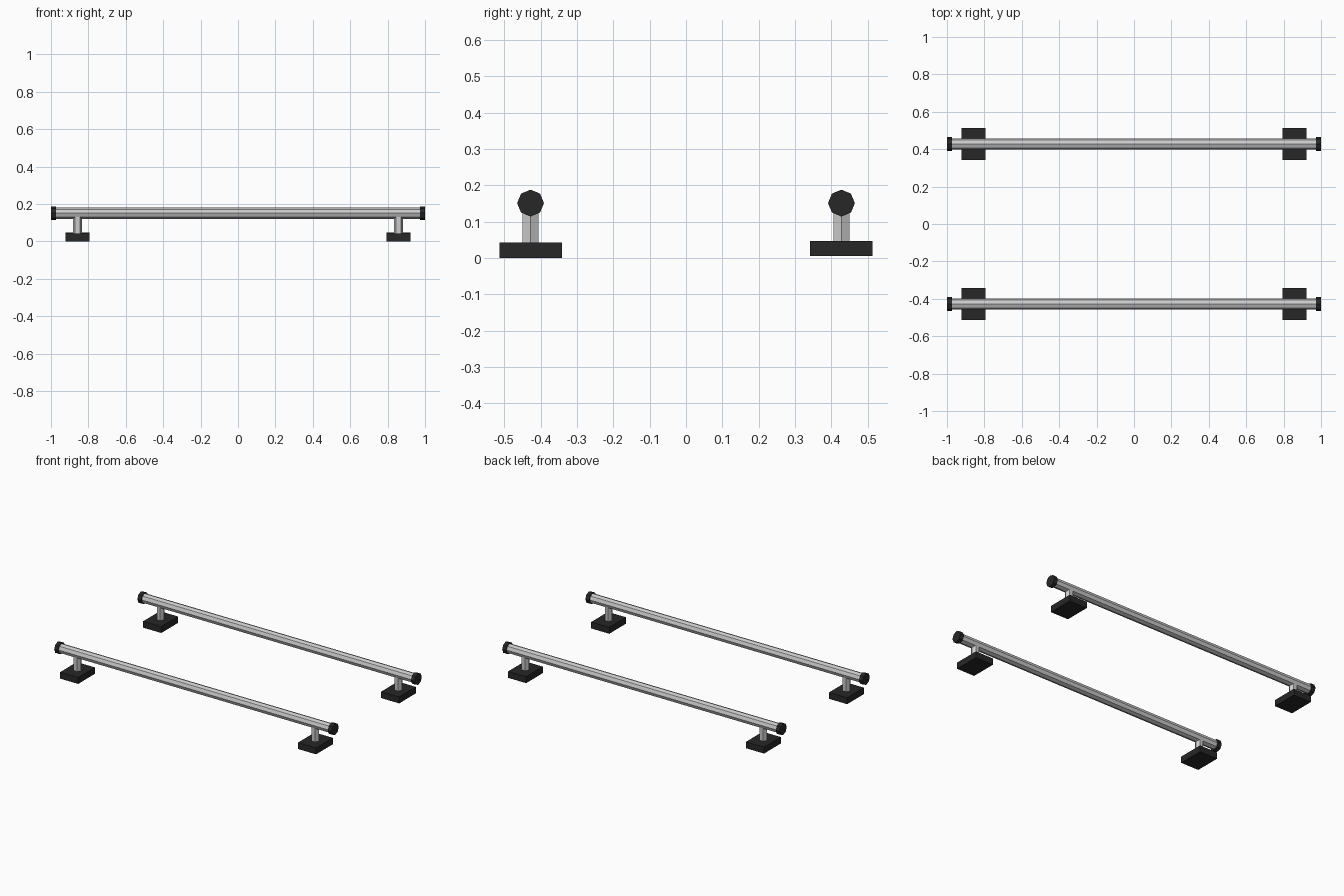
import bpy, math

if "Cube" in bpy.data.objects:
    bpy.data.objects.remove(bpy.data.objects["Cube"])

RAIL_Y, RAIL_Z = 0.428, 0.151
POST_X = 0.858

rubber = bpy.data.materials.new("black_rubber")
rubber.diffuse_color = (0.02, 0.02, 0.02, 1)
rubber.use_nodes = True
rubber.node_tree.nodes["Principled BSDF"].inputs["Base Color"].default_value = rubber.diffuse_color


def finish(name, mat):
    ob = bpy.context.object
    ob.name = name
    if mat:
        ob.data.materials.append(mat)
    return ob


def prism(name, sides, radius, length, loc, rot, mat=None):
    bpy.ops.mesh.primitive_cylinder_add(vertices=sides, radius=radius, depth=length,
                                        location=loc, rotation=rot)
    return finish(name, mat)


def block(name, size, loc, mat=None):
    bpy.ops.mesh.primitive_cube_add(size=1, location=loc)
    ob = finish(name, mat)
    ob.scale = size
    return ob


ALONG_X = (0, math.pi / 2, 0)

for side, sy, foot_z in (("front", -1, 0.0), ("back", 1, 0.005)):
    y = sy * RAIL_Y
    # long grip tube
    prism(f"{side}_rail", 8, 0.030, 1.96, (0, y, RAIL_Z), ALONG_X)
    for end, sx in (("left", -1), ("right", 1)):
        # end cap
        prism(f"{side}_{end}_cap", 8, 0.037, 0.027,
              (sx * 0.9865, y, RAIL_Z), ALONG_X, rubber)
        # hexagonal post from the foot up into the rail
        bottom, top = foot_z + 0.03, RAIL_Z - 0.01
        prism(f"{side}_{end}_post", 6, 0.025, top - bottom,
              (sx * POST_X, y, (top + bottom) / 2), (0, 0, math.pi / 2))
        # rubber foot block
        block(f"{side}_{end}_foot", (0.13, 0.172, 0.042),
              (sx * POST_X, y, foot_z + 0.021), rubber)
